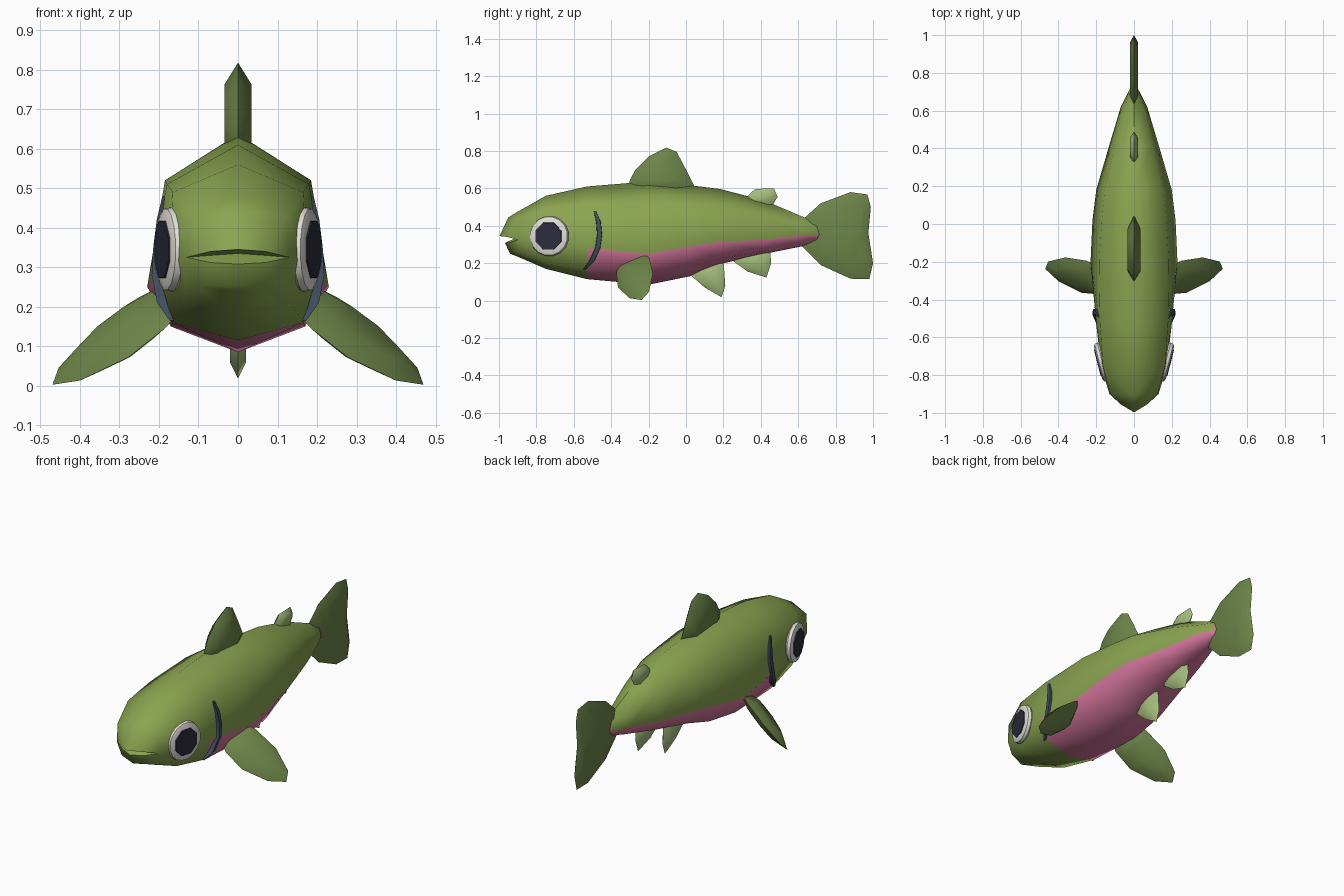
import bpy, bmesh, math
from mathutils import Vector

if "Cube" in bpy.data.objects:
    bpy.data.objects.remove(bpy.data.objects["Cube"])


def material(name, rgb):
    lin = [((c / 255 + 0.055) / 1.055) ** 2.4 for c in rgb]
    m = bpy.data.materials.new(name)
    m.diffuse_color = (*lin, 1)
    m.use_nodes = True
    m.node_tree.nodes["Principled BSDF"].inputs["Base Color"].default_value = m.diffuse_color
    return m


GREEN = material("body green", (138, 164, 80))
FIN = material("fin green", (108, 132, 72))
PALE = material("pale fin green", (165, 190, 125))
PINK = material("belly pink", (212, 118, 156))
WHITE = material("eye white", (226, 223, 217))
DARK = material("pupil dark", (44, 44, 60))
GILL = material("gill blue grey", (62, 76, 92))


def finish(bm, name, mats, angle=180):
    bmesh.ops.recalc_face_normals(bm, faces=bm.faces)
    me = bpy.data.meshes.new(name)
    bm.to_mesh(me)
    bm.free()
    for m in mats:
        me.materials.append(m)
    ob = bpy.data.objects.new(name, me)
    bpy.context.collection.objects.link(ob)
    bpy.context.view_layer.objects.active = ob
    ob.select_set(True)
    bpy.ops.object.shade_smooth_by_angle(angle=math.radians(angle))
    ob.select_set(False)
    return ob


# Body: half sections (y, top z, shoulder x z, side x z, lower x z, bottom z)
SECTIONS = [
    (-.90, .475, .125, .43, .13, .325, .10, .255, .235),
    (-.75, .56, .165, .49, .175, .31, .14, .20, .17),
    (-.53, .61, .18, .51, .20, .28, .165, .16, .115),
    (-.20, .637, .185, .52, .23, .25, .17, .15, .085),
    (.02, .617, .17, .51, .22, .29, .16, .18, .13),
    (.18, .597, .155, .50, .20, .315, .14, .225, .195),
    (.42, .535, .10, .46, .13, .325, .09, .265, .25),
    (.62, .45, .05, .41, .07, .35, .045, .305, .29),
    (.70, .42, .02, .40, .03, .345, .02, .325, .315),
]
bm = bmesh.new()
rings = []
for y, t, sx, sz, mx, mz, lx, lz, b in SECTIONS:
    pts = [(0, t), (sx, sz), (mx, mz), (lx, lz), (0, b)]
    rings.append([bm.verts.new((x, y, z)) for x, z in pts])
for i, (r0, r1) in enumerate(zip(rings, rings[1:])):
    for j in range(4):
        f = bm.faces.new((r0[j], r0[j + 1], r1[j + 1], r1[j]))
        f.material_index = int(i >= 2 and j >= 2)   # belly behind the gills
tip = bm.verts.new((0, .745, .37))
for a, b in zip(rings[-1], rings[-1][1:]):
    bm.faces.new((a, b, tip)).material_index = 1

# Snout with an open mouth notch
T, S, M, L, B = rings[0]
N, U, V, U1, V1, U2, V2, C = [bm.verts.new(p) for p in (
    (0, -.95, .445), (0, -.997, .345), (.07, -.955, .34),
    (0, -.91, .335), (.07, -.90, .33),
    (0, -.968, .308), (.07, -.935, .312), (0, -.94, .25))]
for f in ((T, S, N), (S, V, N), (S, M, V), (V, U, N),
          (M, V1, V), (V, V1, U1, U), (M, V2, V1), (V2, U2, U1, V1),
          (M, L, V2), (L, C, V2), (V2, C, U2), (L, B, C)):
    bm.faces.new(f)
bmesh.ops.mirror(bm, geom=bm.verts[:] + bm.edges[:] + bm.faces[:],
                 axis='X', merge_dist=.0005)
finish(bm, "body", [GREEN, PINK], 70)


def fin(name, outline, half, mat, origin=(0, 0, 0), u=(0, 1, 0), v=(0, 0, 1), scale=.62):
    """Pillow-shaped fin: sharp outline with a raised inner outline each side."""
    o, u, v = Vector(origin), Vector(u), Vector(v)
    n = u.cross(v).normalized()
    cu = sum(p[0] for p in outline) / len(outline)
    cv = sum(p[1] for p in outline) / len(outline)
    bm = bmesh.new()
    rim = [bm.verts.new(o + u * a + v * b) for a, b in outline]
    for s in (1, -1):
        inner = [bm.verts.new(o + u * (cu + (a - cu) * scale)
                              + v * (cv + (b - cv) * scale) + n * half * s)
                 for a, b in outline]
        for i in range(len(rim)):
            k = (i + 1) % len(rim)
            bm.faces.new((rim[i], rim[k], inner[k], inner[i]))
        bm.faces.new(inner)
    finish(bm, name, [mat], 80)


# Fins on the centre line, outlines in (y, z)
fin("dorsal_fin", [(-.31, .60), (-.30, .645), (-.27, .70), (-.20, .77), (-.105, .818),
                   (-.05, .795), (0, .70), (.045, .61), (0, .55), (-.25, .55)], .034, FIN)
fin("tail_fin", [(.62, .43), (.72, .52), (.88, .58), (.97, .567), (.988, .50),
                 (.975, .36), (1.0, .20), (.98, .115), (.88, .117), (.72, .19),
                 (.62, .29)], .021, FIN, scale=.75)
fin("adipose_fin", [(.32, .55), (.37, .597), (.47, .60), (.49, .555), (.45, .49),
                    (.36, .50)], .02, PALE)
fin("pelvic_fin", [(.02, .14), (.10, .07), (.19, .018), (.21, .08), (.20, .22),
                   (.08, .22)], .02, PALE)
fin("anal_fin", [(.24, .22), (.33, .155), (.43, .123), (.455, .20), (.45, .28),
                 (.32, .27)], .02, PALE)

for side, s in (("right", 1), ("left", -1)):
    # Pectoral fin sweeping out and down
    fin("pectoral_fin_" + side,
        [(-.04, -.08), (.02, -.095), (.14, -.085), (.27, -.015), (.33, .06),
         (.29, .105), (.16, .13), (.02, .11), (-.04, .08)], .028, FIN,
        (.2 * s, -.29, .195), (.758 * s, 0, -.652), (.326 * s, .87, .379), .6)

    # Eye: rounded white disc with an octagonal pupil plate
    c, n = Vector((.168 * s, -.73, .345)), Vector((.968 * s, -.25, 0))
    w = Vector((.25 * s, .968, 0))
    for name, sides, prof, mat in (
            ("eye_white_", 16, [(.095, -.02), (.108, 0), (.104, .016), (.088, .023)], WHITE),
            ("pupil_", 8, [(.079, .018), (.077, .027)], DARK)):
        bm = bmesh.new()
        loops = []
        for r, h in prof:
            loops.append([bm.verts.new(c + n * h + w * r * math.cos(a)
                                       + Vector((0, 0, r * math.sin(a))))
                          for a in [(i + .5) * math.tau / sides for i in range(sides)]])
        for p, q in zip(loops, loops[1:]):
            for i in range(sides):
                k = (i + 1) % sides
                bm.faces.new((p[i], p[k], q[k], q[i]))
        bm.faces.new(loops[0])
        bm.faces.new(loops[-1])
        finish(bm, name + side, [mat], 40)

    # Gill slit: bent bar with tapered ends (x, y, z, half width)
    path = [(.186, -.487, .48, .008), (.196, -.468, .42, .014), (.204, -.462, .35, .015),
            (.208, -.472, .28, .015), (.195, -.505, .21, .014), (.168, -.545, .165, .007)]
    bm = bmesh.new()
    loops = [[bm.verts.new((s * (x + dx * r), y + dy * r, z))
              for dx, dy in ((.7, -.8), (.7, .8), (-1.2, 1), (-1.2, -1))]
             for x, y, z, r in path]
    for p, q in zip(loops, loops[1:]):
        for i in range(4):
            k = (i + 1) % 4
            bm.faces.new((p[i], p[k], q[k], q[i]))
    bm.faces.new(loops[0])
    bm.faces.new(loops[-1])
    finish(bm, "gill_" + side, [GILL], 50)
